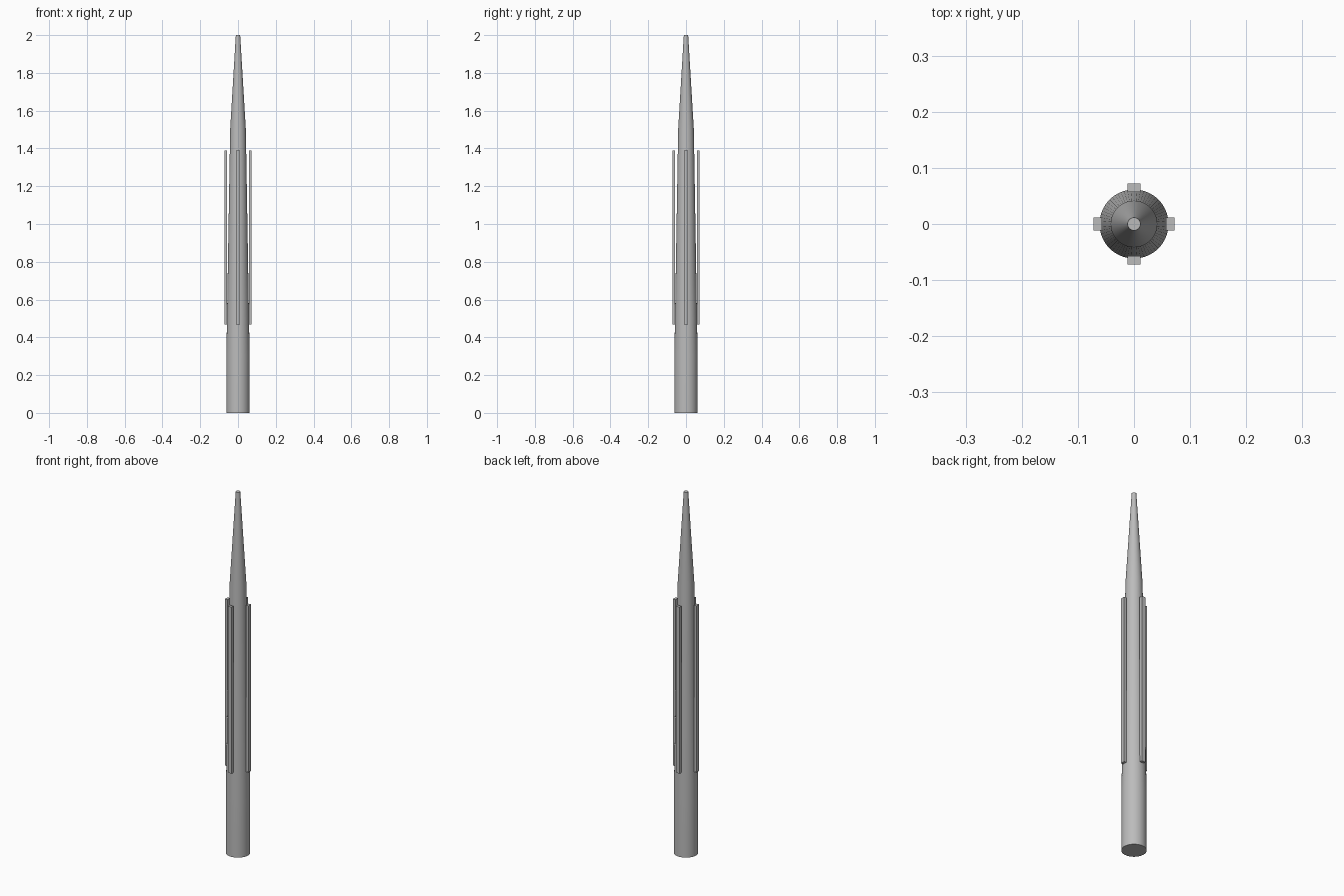
import bpy
import bmesh
import math
from mathutils import Matrix

cube = bpy.data.objects.get("Cube")
if cube:
    bpy.data.objects.remove(cube)

# Single grey metal colour
grey = (0.5, 0.5, 0.5, 1.0)
metal = bpy.data.materials.new("grey_metal")
metal.use_nodes = True
metal.diffuse_color = grey
metal.node_tree.nodes["Principled BSDF"].inputs["Base Color"].default_value = grey


def add_object(name, bm):
    bmesh.ops.recalc_face_normals(bm, faces=bm.faces)
    mesh = bpy.data.meshes.new(name)
    bm.to_mesh(mesh)
    bm.free()
    mesh.materials.append(metal)
    obj = bpy.data.objects.new(name, mesh)
    bpy.context.collection.objects.link(obj)
    return obj


def lathe(name, profile, sides=64):
    """Closed round body from (radius, height) pairs."""
    bm = bmesh.new()
    rings = []
    for r, z in profile:
        angles = [math.tau * i / sides for i in range(sides)]
        rings.append([bm.verts.new((r * math.cos(a), r * math.sin(a), z)) for a in angles])
    for low, high in zip(rings, rings[1:]):
        for i in range(sides):
            j = (i + 1) % sides
            bm.faces.new((low[i], low[j], high[j], high[i]))
    bm.faces.new(rings[0])
    bm.faces.new(rings[-1])
    obj = add_object(name, bm)
    bpy.ops.object.select_all(action='DESELECT')
    obj.select_set(True)
    bpy.context.view_layer.objects.active = obj
    bpy.ops.object.shade_smooth_by_angle(angle=math.radians(30))
    return obj


# Tapered shaft with a pointed, blunt-ended tip
lathe("shaft", [(0.0615, 0), (0.0615, 0.31), (0.0415, 1.5), (0.0115, 2.0)])

# Four long straight ribs standing around the shaft
inner, outer, bottom, top, width = 0.057, 0.0725, 0.467, 1.39, 0.023
for index, side in enumerate(("left", "back", "right", "front")):
    bm = bmesh.new()
    place = (Matrix.Rotation(index * math.pi / 2, 4, 'Z')
             @ Matrix.Translation(((inner + outer) / 2, 0, (bottom + top) / 2))
             @ Matrix.Diagonal((outer - inner, width, top - bottom, 1)))
    bmesh.ops.create_cube(bm, size=1, matrix=place)
    add_object(side + "_rib", bm)
